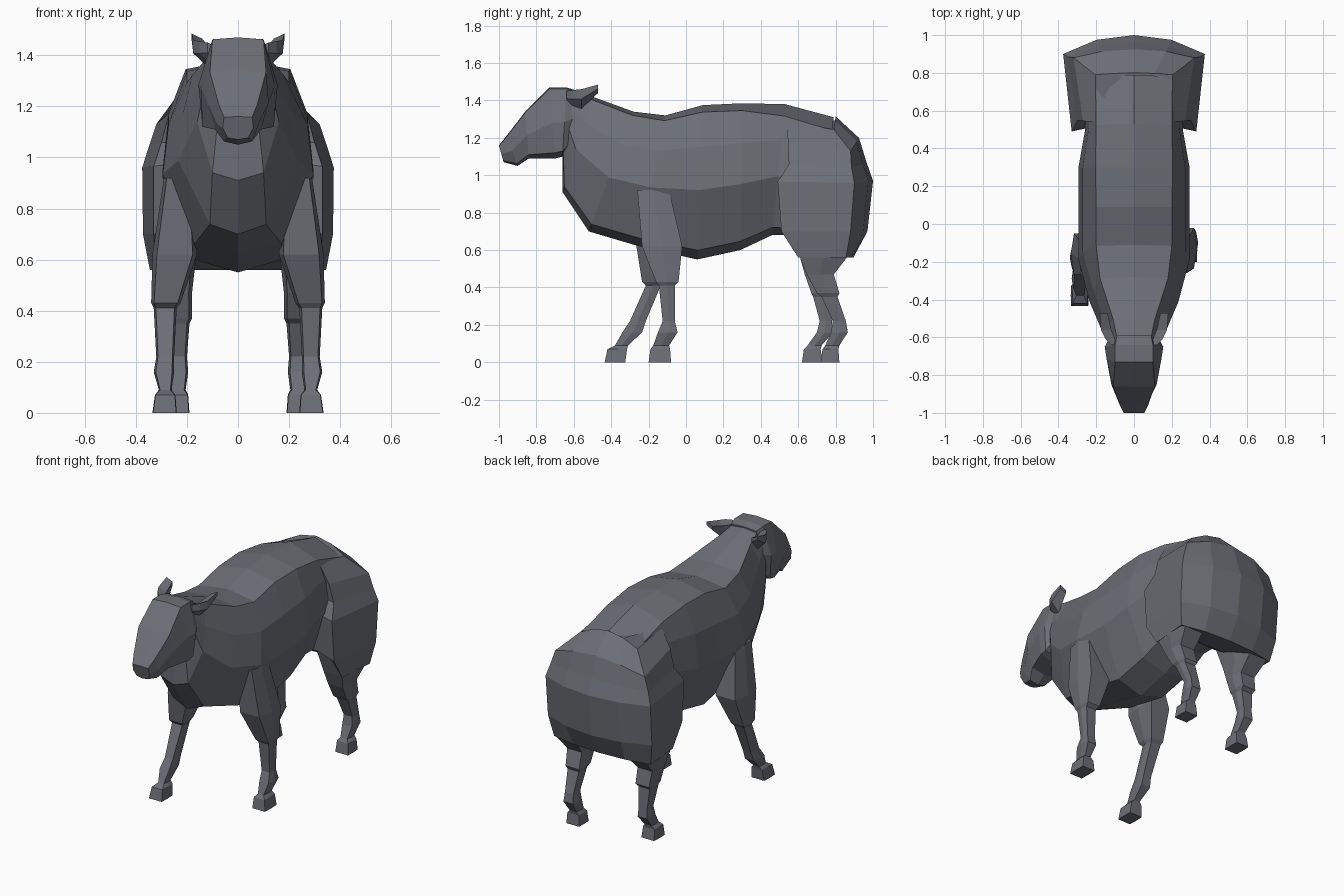
import bpy, bmesh

wool = bpy.data.materials.new("slate grey")
wool.diffuse_color = (0.15, 0.158, 0.182, 1)


def loft(name, rings):
    """Skin a list of equal-length closed rings and cap both ends."""
    bm = bmesh.new()
    vs = [[bm.verts.new(p) for p in r] for r in rings]
    n = len(vs[0])
    for a, b in zip(vs, vs[1:]):
        for i in range(n):
            j = (i + 1) % n
            bm.faces.new((a[i], a[j], b[j], b[i]))
    bm.faces.new(vs[0])
    bm.faces.new(vs[-1][::-1])
    bmesh.ops.recalc_face_normals(bm, faces=bm.faces)
    me = bpy.data.meshes.new(name)
    bm.to_mesh(me)
    bm.free()
    me.materials.append(wool)
    ob = bpy.data.objects.new(name, me)
    bpy.context.collection.objects.link(ob)
    return ob


def section(top, bot, half):
    """Mirrored ring on the line top->bot; half = (fraction down, half width)."""
    def at(t, x):
        return (x, top[0] + (bot[0] - top[0]) * t, top[1] + (bot[1] - top[1]) * t)
    return ([at(0, 0)] + [at(t, x) for t, x in half] + [at(1, 0)]
            + [at(t, -x) for t, x in reversed(half)])


def leg_ring(z, y0, y1, x0, x1, side):
    """Six-sided leg ring, squarer at the hoof."""
    k = 0.95 if z < 0.08 else 0.8
    cx, hx, cy = (x0 + x1) / 2, (x1 - x0) / 2, (y0 + y1) / 2
    pts = [(cx - k * hx, y0), (cx + k * hx, y0), (cx + hx, cy),
           (cx + k * hx, y1), (cx - k * hx, y1), (cx - hx, cy)]
    return [(side * x, y, z) for x, y in pts]


# torso and neck: top (y,z), bottom (y,z), edge drop, widths at back, side, belly
torso = [
    ((-.60, 1.45), (-.66, 1.12), .03, .09, .13, .08),
    ((-.50, 1.42), (-.66, .91), .03, .11, .16, .10),
    ((-.28, 1.34), (-.52, .70), .03, .18, .235, .11),
    ((-.11, 1.32), (-.25, .62), .04, .20, .295, .17),
    ((.09, 1.375), (.06, .55), .045, .20, .295, .17),
    ((.30, 1.385), (.29, .60), .05, .205, .295, .17),
    ((.53, 1.38), (.46, .68), .09, .20, .26, .16),
    ((.79, 1.31), (.70, .68), .11, .20, .26, .16),
]
loft("torso", [section(t, b, [(d, wt), (.27, wm * .92), (.55, wm), (.94, wb)])
               for t, b, d, wt, wm, wb in torso])

# hindquarters: z centre, z side, front y, back y, corner setback, front and back half width
hips = [
    (1.315, 1.245, .54, .80, .01, .205, .205),
    (1.20, 1.13, .545, .925, .045, .27, .32),
    (1.07, 1.04, .55, .965, .08, .30, .35),
    (.97, .96, .49, 1.0, .10, .33, .375),
    (.70, .70, .51, .97, .09, .33, .372),
    (.56, .56, .60, .895, .04, .325, .345),
]
rings = []
for z, zs, yf, yb, set_back, wf, wb in hips:
    half = [(.53 * wb, yb - .25 * set_back, z - .3 * (z - zs)), (wb, yb - set_back, zs),
            (wf, yf, zs + .6 * (z - zs)), (.19, yf + .03, zs + (.1 if zs < .6 else .02))]
    rings.append([(0, yb, z)] + half + [(-x, y, h) for x, y, h in reversed(half)])
loft("hindquarters", rings)

# head: top (y,z), bottom (y,z), widths at brow, cheek, jaw
head = [
    ((-.59, 1.455), (-.62, 1.15), .09, .13, .12),
    ((-.64, 1.47), (-.66, 1.10), .10, .155, .14),
    ((-.73, 1.47), (-.70, 1.09), .10, .145, .14),
    ((-.86, 1.34), (-.84, 1.09), .11, .12, .09),
    ((-.96, 1.21), (-.90, 1.05), .075, .08, .055),
    ((-1.0, 1.16), (-.975, 1.07), .055, .06, .04),
]
loft("head", [section(t, b, [(.02, wt), (.5, wm), (.92, wb)])
              for t, b, wt, wm, wb in head])

# ears: y, low z, high z, inner x, outer x
ear = [(-.64, 1.37, 1.45, .08, .12), (-.61, 1.36, 1.455, .10, .15),
       (-.56, 1.355, 1.46, .12, .175), (-.47, 1.44, 1.485, .14, .182)]
for side, label in ((1, "left"), (-1, "right")):
    loft(label + "_ear", [[(side * a, y, z0), (side * b, y, (z0 + z1) / 2),
                           (side * b, y, z1), (side * a, y, z1 - .02)]
                          for y, z0, z1, a, b in ear])

# legs: shared heights and x limits, with a stride pose of y limits per side
front_shape = [(.92, .18, .29), (.62, .16, .335), (.43, .225, .34), (.41, .24, .33),
               (.22, .25, .32), (.16, .25, .33), (.09, .26, .31), (.07, .245, .325),
               (0, .24, .335)]
hind_shape = [(.72, .15, .32), (.56, .17, .335), (.47, .18, .31), (.37, .18, .30),
              (.35, .19, .29), (.22, .20, .275), (.16, .195, .28), (.09, .205, .265),
              (.07, .195, .28), (0, .19, .285)]
poses = {
    "left_front_leg": (1, front_shape, [
        (-.26, -.09), (-.235, -.02), (-.16, -.04), (-.145, -.06), (-.125, -.06),
        (-.15, -.045), (-.175, -.09), (-.19, -.085), (-.20, -.08)]),
    "right_front_leg": (-1, front_shape, [
        (-.27, -.10), (-.265, -.05), (-.235, -.12), (-.215, -.135), (-.30, -.215),
        (-.34, -.235), (-.38, -.31), (-.42, -.315), (-.435, -.325)]),
    "left_hind_leg": (1, hind_shape, [
        (.56, .85), (.61, .86), (.645, .79), (.70, .82), (.725, .81), (.785, .855),
        (.775, .865), (.745, .82), (.73, .815), (.72, .82)]),
    "right_hind_leg": (-1, hind_shape, [
        (.56, .85), (.61, .86), (.635, .77), (.67, .79), (.68, .77), (.715, .78),
        (.70, .785), (.65, .725), (.63, .72), (.62, .73)]),
}
for name, (side, shape, ys) in poses.items():
    loft(name, [leg_ring(z, y0, y1, x0, x1, side)
                for (z, x0, x1), (y0, y1) in zip(shape, ys)])
